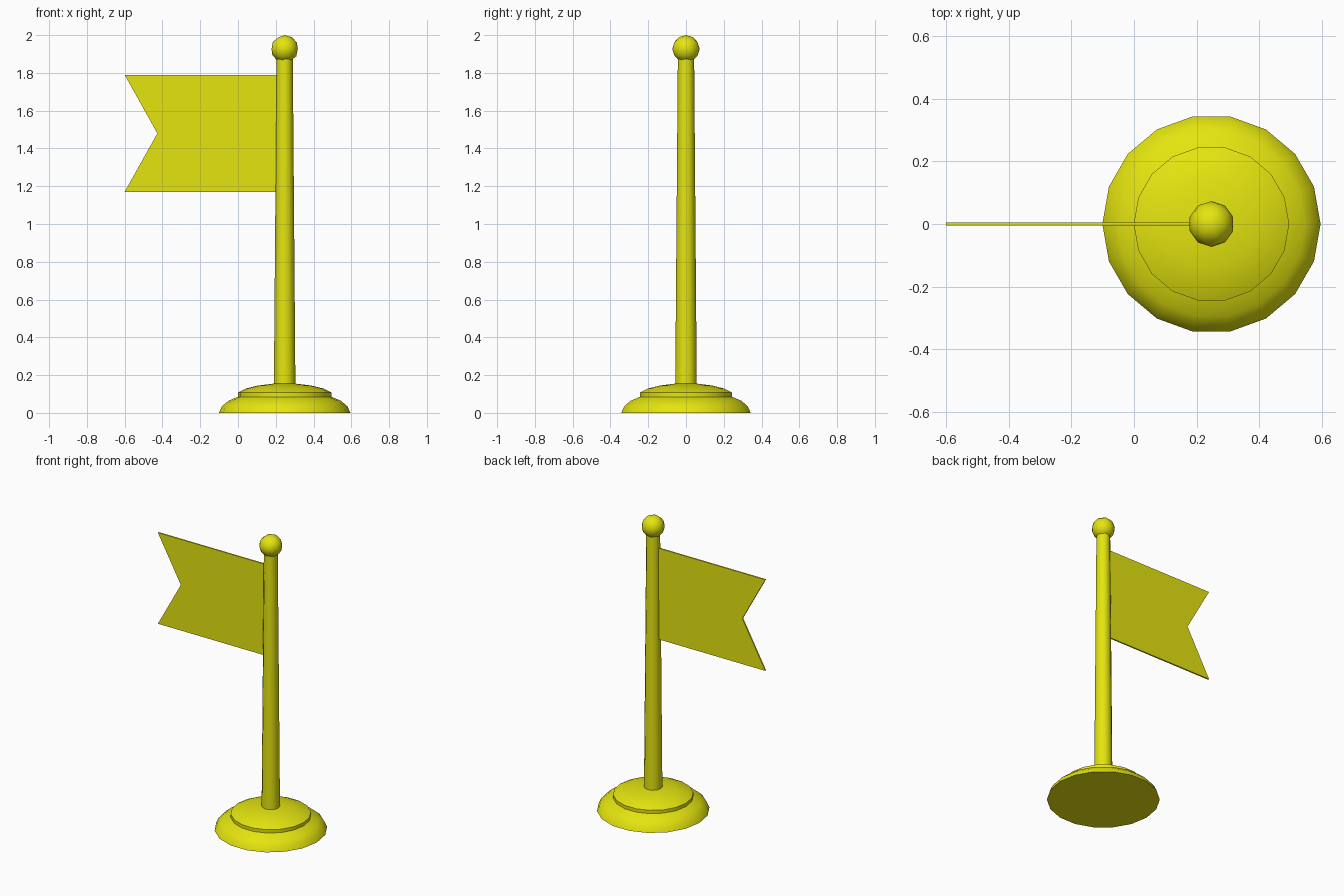
import bpy, bmesh, math

if "Cube" in bpy.data.objects:
    bpy.data.objects.remove(bpy.data.objects["Cube"])

CX = 0.247  # pole axis

yellow = bpy.data.materials.new("yellow")
yellow.diffuse_color = (0.78, 0.78, 0.005, 1)
yellow.use_nodes = True
yellow.node_tree.nodes["Principled BSDF"].inputs["Base Color"].default_value = yellow.diffuse_color


def finish(name, bm, smooth_angle=None):
    bmesh.ops.recalc_face_normals(bm, faces=bm.faces)
    me = bpy.data.meshes.new(name)
    bm.to_mesh(me)
    bm.free()
    me.materials.append(yellow)
    ob = bpy.data.objects.new(name, me)
    bpy.context.collection.objects.link(ob)
    if smooth_angle:
        bpy.ops.object.select_all(action='DESELECT')
        ob.select_set(True)
        bpy.context.view_layer.objects.active = ob
        bpy.ops.object.shade_smooth_by_angle(angle=math.radians(smooth_angle))
    return ob


def lathe(name, profile, sides, smooth_angle):
    """Closed turned solid around the pole axis from (radius, z) points."""
    bm = bmesh.new()
    rings = []
    for r, z in profile:
        rings.append([bm.verts.new((CX + r * math.cos(2 * math.pi * i / sides),
                                    r * math.sin(2 * math.pi * i / sides), z))
                      for i in range(sides)])
    for a, b in zip(rings, rings[1:]):
        for i in range(sides):
            j = (i + 1) % sides
            bm.faces.new((a[i], a[j], b[j], b[i]))
    bm.faces.new(rings[0])
    bm.faces.new(rings[-1])
    return finish(name, bm, smooth_angle)


# Stepped, domed base
lathe("base", [(0.348, 0), (0.332, 0.035), (0.298, 0.064), (0.248, 0.085),
               (0.248, 0.108), (0.205, 0.129), (0.14, 0.145), (0.058, 0.155)], 18, 40)

# Tapered pole
lathe("pole", [(0.057, 0.14), (0.043, 1.90)], 12, 40)

# Ball on top of the pole
bm = bmesh.new()
bmesh.ops.create_icosphere(bm, subdivisions=2, radius=0.073)
bmesh.ops.translate(bm, vec=(CX, 0, 1.927), verts=bm.verts)
finish("finial_ball", bm, 60)

# Swallow-tailed flag
bm = bmesh.new()
outline = [(0.23, 1.17), (0.23, 1.79), (-0.6, 1.79), (-0.427, 1.48), (-0.6, 1.17)]
face = bm.faces.new([bm.verts.new((x, -0.005, z)) for x, z in outline])
ext = bmesh.ops.extrude_face_region(bm, geom=[face], use_keep_orig=True)
bmesh.ops.translate(bm, vec=(0, 0.01, 0),
                    verts=[v for v in ext["geom"] if isinstance(v, bmesh.types.BMVert)])
finish("flag", bm)
